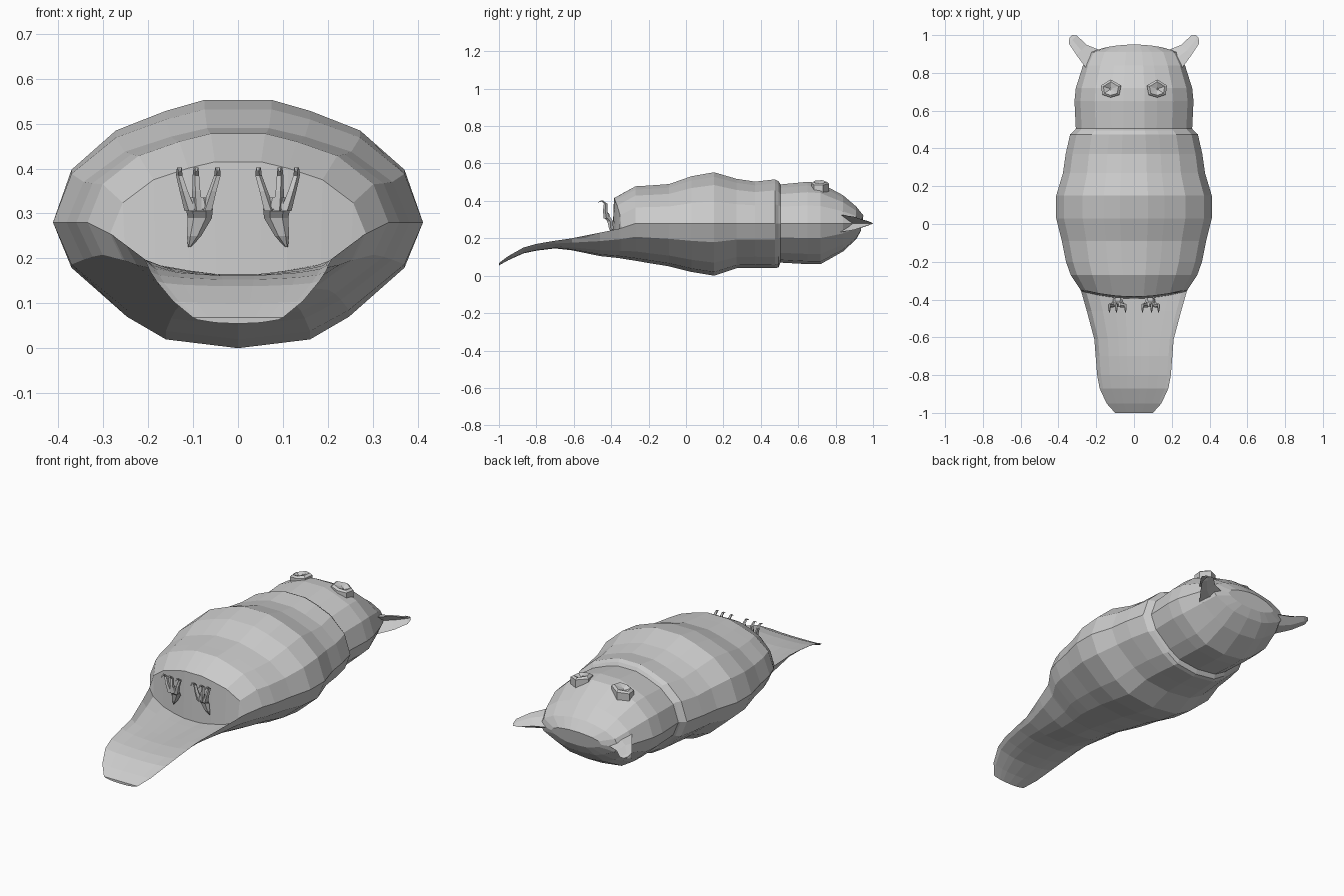
import bpy, bmesh, math
from mathutils import Vector


def loft(name, rings, mirror=False):
    """Skin a list of equal-length closed rings, capped at both ends."""
    bm = bmesh.new()
    vs = [[bm.verts.new(p) for p in r] for r in rings]
    n = len(vs[0])
    for a, b in zip(vs, vs[1:]):
        for i in range(n):
            j = (i + 1) % n
            bm.faces.new((a[i], a[j], b[j], b[i]))
    bm.faces.new(vs[0][::-1])
    bm.faces.new(vs[-1])
    bmesh.ops.recalc_face_normals(bm, faces=bm.faces)
    me = bpy.data.meshes.new(name)
    bm.to_mesh(me)
    bm.free()
    ob = bpy.data.objects.new(name, me)
    bpy.context.collection.objects.link(ob)
    if mirror:
        ob.modifiers.new("mirror", 'MIRROR').use_clip = False
    return ob


def tube(name, pts, radii, n=6, flat=1.0):
    """Tapered limb running mostly along z; flat squeezes it in y."""
    rings = []
    for (x, y, z), r in zip(pts, radii):
        rings.append([(x + r * math.cos(2 * math.pi * i / n),
                       y + flat * r * math.sin(2 * math.pi * i / n), z)
                      for i in range(n)])
    return loft(name, rings, True)


# Unit cross-section, top centre round to bottom centre
HALF = [(0, 1), (.18, 1), (.39, .91), (.66, .75), (.9, .43), (1, 0),
        (.9, -.36), (.6, -.75), (.39, -.93), (0, -1)]
SECTION = HALF + [(-x, z) for x, z in HALF[-2:0:-1]]


def section(y, hw, mid, top, bot, bow=0):
    ring = []
    for u, v in SECTION:
        z = mid + v * ((top - mid) if v > 0 else (mid - bot))
        yy = y - bow * (1 - u * u) if v > 0 else y
        ring.append((u * hw, yy, z))
    return ring


# Head, torso and hollow tail: y, half width, side z, top z, bottom z, bow
STATIONS = [
    (.935, .15, .28, .32, .24, -.015), (.91, .235, .28, .37, .195, 0),
    (.84, .27, .28, .43, .13, 0), (.72, .308, .28, .495, .062, 0),
    (.65, .315, .28, .502, .062, 0), (.505, .308, .28, .488, .07, 0),
    (.495, .315, .28, .505, .045, 0), (.475, .338, .28, .515, .04, 0),
    (.37, .362, .28, .503, .042, 0), (.27, .376, .28, .518, .04, 0),
    (.15, .412, .28, .553, 0, 0), (.03, .412, .28, .532, .02, 0),
    (-.09, .382, .28, .49, .05, 0), (-.2, .36, .28, .482, .068, 0),
    (-.27, .335, .28, .478, .08, 0), (-.345, .285, .255, .415, .092, .04),
    (-.355, .28, .252, .165, .094, .04), (-.46, .25, .23, .165, .105, 0),
    (-.61, .21, .2, .163, .136, 0), (-.7, .203, .187, .162, .146, 0),
    (-.8, .195, .17, .153, .134, 0), (-.87, .182, .15, .138, .119, 0),
    (-.95, .145, .105, .1, .083, 0), (-1, .1, .068, .068, .055, 0)]
loft("owl_body", [section(*s) for s in STATIONS])

# Ears: cupped horns, inner edge / outer edge / half height
EARS = [((.13, .9), (.25, .82), .047), ((.25, .948), (.305, .895), .036),
        ((.303, .998), (.345, .955), .016), ((.328, 1), (.342, .985), .006)]
rings = []
for (ix, iy), (ox, oy), h in EARS:
    cx, cy = ox + (ix - ox) * .45, oy + (iy - oy) * .45
    rings.append([(ix, iy, .28), (cx, cy, .28 + h * .75), (ox, oy, .28 + h),
                  (cx, cy, .28), (ox, oy, .28 - h), (cx, cy, .28 - h * .75)])
loft("ears", rings, True)

# Eyes: faceted gems set in the face
OUTLINE = [(-.055, .018), (0, .05), (.052, .018), (.045, -.03), (0, -.045), (-.045, -.032)]
loft("eyes", [[(.123 + x * s, .715 + y * s, z - x * .16) for x, y in OUTLINE]
              for s, z in ((1, .45), (1, .493), (.75, .502), (.12, .49))], True)

# Feet: palm tapering to a heel, plus three hooked toes
tube("feet", [(.108, -.395, .225), (.098, -.402, .25), (.085, -.405, .29),
              (.086, -.42, .31), (.088, -.425, .335)],
     [.003, .016, .027, .03, .022], 6, .65)
for i, (x0, x1, x2) in enumerate(((.07, .056, .045), (.088, .092, .093), (.105, .12, .13))):
    tube("toes_%d" % (i + 1),
         [(x0, -.425, .305), (x1, -.432, .35), (x2, -.43, .385),
          (x2, -.45, .402), (x2, -.468, .392)],
         [.014, .01, .008, .006, .002], 5, 1.2)
